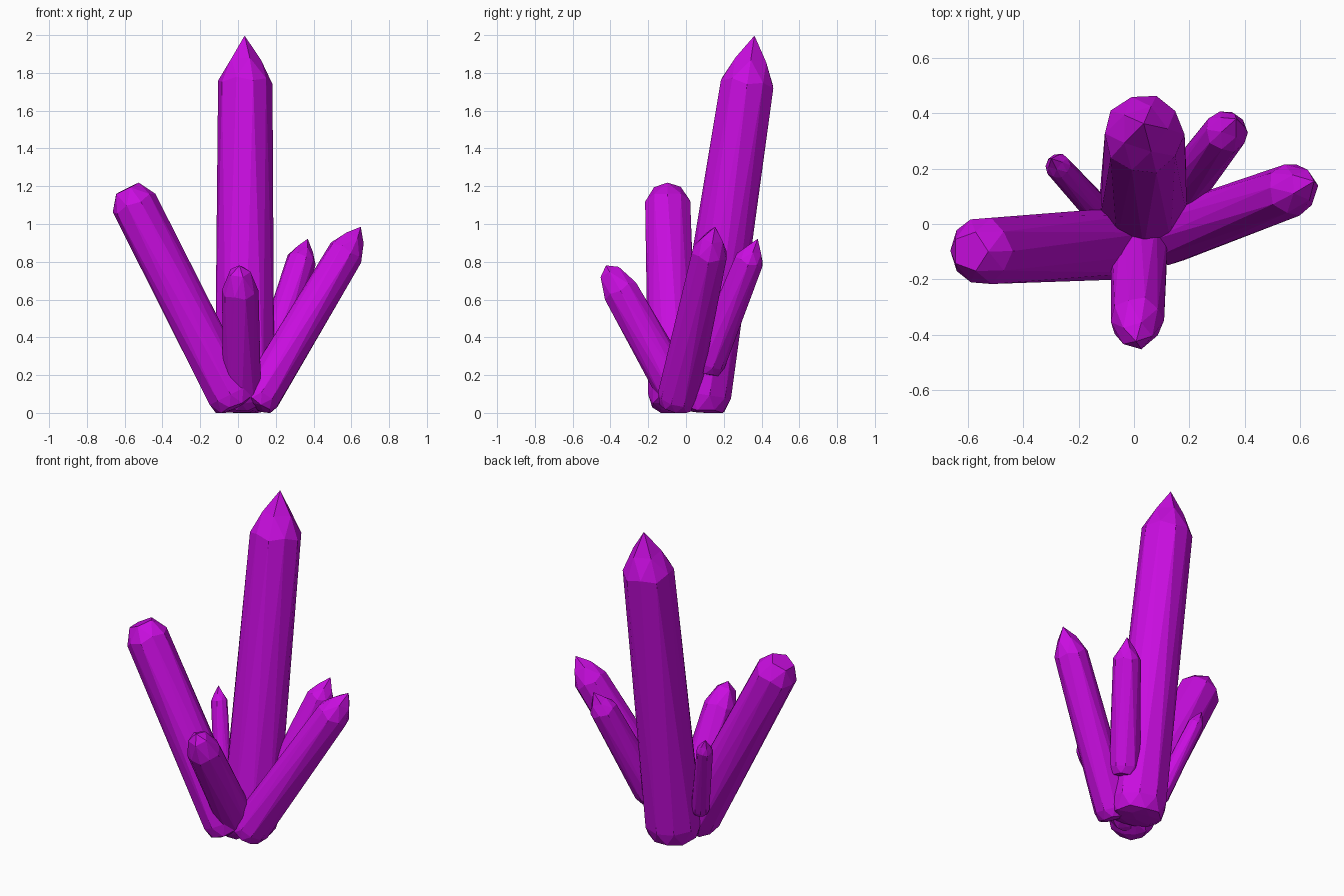
import bpy, bmesh
from mathutils import Vector, Matrix

cube = bpy.data.objects.get("Cube")
if cube:
    bpy.data.objects.remove(cube, do_unlink=True)

# Single crystal colour
purple = bpy.data.materials.new("bright_purple")
purple.use_nodes = True
colour = (0.58, 0.004, 0.74, 1.0)
purple.diffuse_color = colour
purple.node_tree.nodes["Principled BSDF"].inputs["Base Color"].default_value = colour


def crystal(name, base, shoulder, radius, mid, tip, flare=1.0):
    """Ten-sided shard: a faceted ball whose upper half is drawn out along an axis.
    base and shoulder are axis points, mid and tip are heights above the shoulder."""
    base, shoulder = Vector(base), Vector(shoulder)
    axis = shoulder - base
    length = axis.length
    turn = Vector((0, 0, 1)).rotation_difference(axis).to_matrix().to_4x4()

    bm = bmesh.new()
    bmesh.ops.create_icosphere(bm, subdivisions=2, radius=1.0)
    for v in bm.verts:
        h = v.co.z
        width = radius * (flare if h > 0.1 else 1.0)
        if h > 0.95:        # point
            z = length + tip
        elif h > 0.7:       # five-sided ring of the point
            z = length + mid
        elif h > 0.1:       # shoulder ring
            z = length + (h - 0.487) * radius * 1.5
        else:               # blunt foot
            z = max(h, -0.6) * radius
        v.co = Vector((v.co.x * width, v.co.y * width, z))
    bm.transform(Matrix.Translation(base) @ turn)
    for v in bm.verts:
        v.co.z = max(v.co.z, 0.0)
    bmesh.ops.recalc_face_normals(bm, faces=bm.faces[:])

    mesh = bpy.data.meshes.new(name)
    bm.to_mesh(mesh)
    bm.free()
    mesh.materials.append(purple)
    obj = bpy.data.objects.new(name, mesh)
    bpy.context.scene.collection.objects.link(obj)
    return obj


# Cluster of shards growing from one spot
crystal("main_crystal", (0.035, 0.075, 0.10), (0.035, 0.325, 1.75), 0.165, 0.12, 0.25)
crystal("right_crystal", (-0.04, -0.07, 0.10), (-0.553, -0.097, 1.11), 0.13, 0.085, 0.085, 1.08)
crystal("left_crystal", (0.12, -0.04, 0.09), (0.57, 0.125, 0.85), 0.11, 0.09, 0.16)
crystal("front_crystal", (0.02, -0.04, 0.10), (0.01, -0.35, 0.65), 0.107, 0.11, 0.15, 1.03)
crystal("back_left_crystal", (0.17, 0.12, 0.27), (0.335, 0.335, 0.81), 0.09, 0.06, 0.125)
crystal("back_right_crystal", (-0.14, 0.06, 0.22), (-0.275, 0.21, 0.67), 0.053, 0.04, 0.085)
